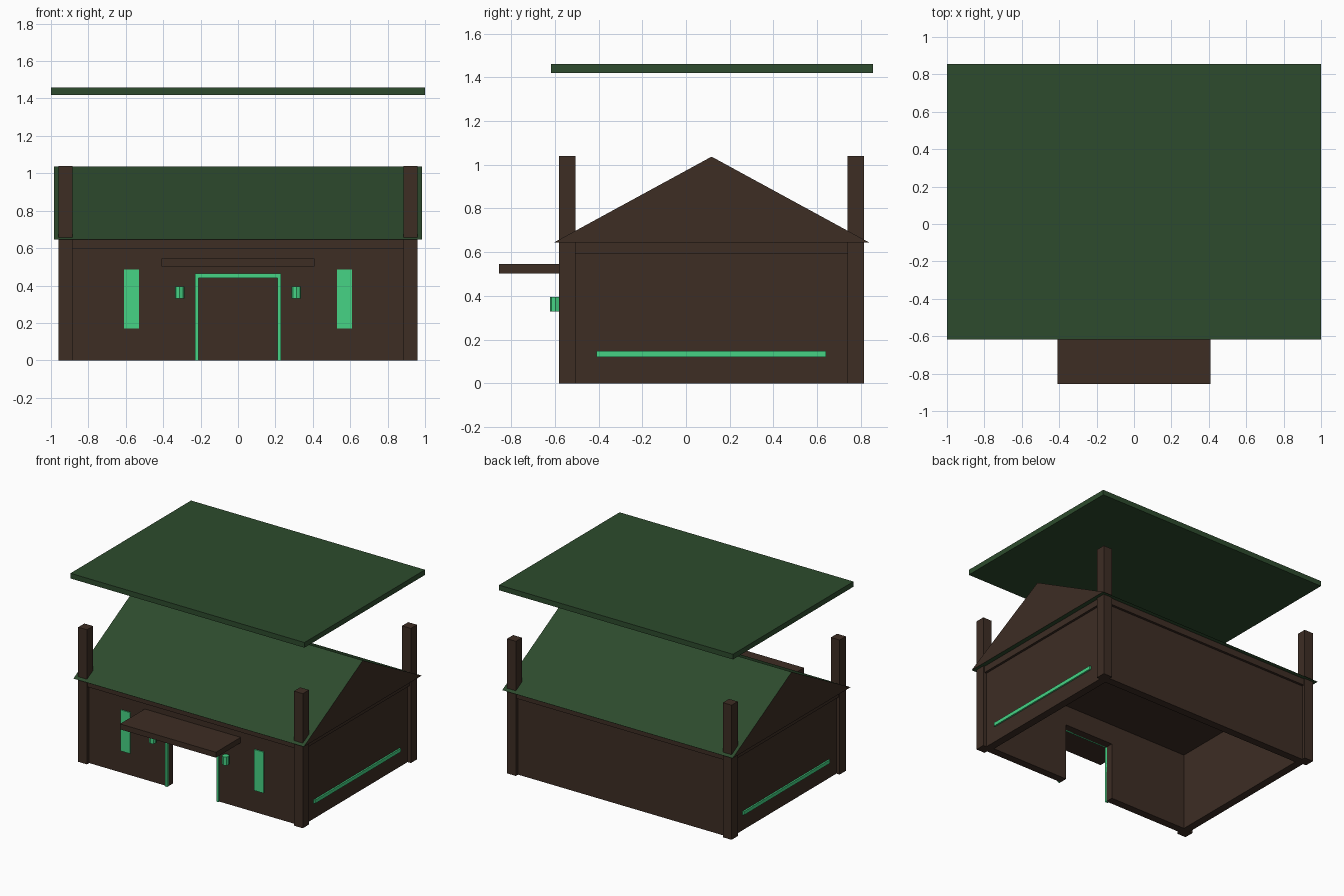
import bpy, bmesh, math

if "Cube" in bpy.data.objects:
    bpy.data.objects.remove(bpy.data.objects["Cube"])

def srgb(r, g, b):
    f = lambda c: (c / 255 / 12.92) if c / 255 <= 0.04045 else ((c / 255 + 0.055) / 1.055) ** 2.4
    return (f(r), f(g), f(b), 1.0)

def material(name, rgb):
    m = bpy.data.materials.new(name)
    m.diffuse_color = srgb(*rgb)
    m.use_nodes = True
    m.node_tree.nodes["Principled BSDF"].inputs["Base Color"].default_value = m.diffuse_color
    return m

BROWN = material("dark_brown_wood", (61, 45, 36))
GREEN = material("forest_green", (45, 75, 45))
GLOW = material("bright_green", (70, 212, 133))

def finish(name, bm, *mats):
    bmesh.ops.recalc_face_normals(bm, faces=bm.faces)
    me = bpy.data.meshes.new(name)
    bm.to_mesh(me)
    bm.free()
    for m in mats:
        me.materials.append(m)
    ob = bpy.data.objects.new(name, me)
    bpy.context.collection.objects.link(ob)
    return ob

def box(name, x, y, z, mat):
    bm = bmesh.new()
    bmesh.ops.create_cube(bm, size=1)
    for v in bm.verts:
        v.co = [r[0] if c < 0 else r[1] for c, r in zip(v.co, (x, y, z))]
    return finish(name, bm, mat)

def extrude_profile(name, pts, vec, *mats):
    bm = bmesh.new()
    f = bm.faces.new([bm.verts.new(p) for p in pts])
    r = bmesh.ops.extrude_face_region(bm, geom=[f])
    bmesh.ops.translate(bm, vec=vec, verts=[g for g in r["geom"] if isinstance(g, bmesh.types.BMVert)])
    return finish(name, bm, *mats)

CY = 0.117                      # middle of the house in depth
WX, YF, YB = 0.932, -0.553, 0.787   # outer wall faces
T = 0.06                        # wall thickness

# front wall with the doorway as one notched profile
door = [(-WX, 0), (-0.21, 0), (-0.21, 0.44), (0.21, 0.44), (0.21, 0), (WX, 0), (WX, 0.6), (-WX, 0.6)]
extrude_profile("front_wall", [(x, YF, z) for x, z in door], (0, T, 0), BROWN)
box("back_wall", (-WX, WX), (YB - T, YB), (0, 0.6), BROWN)

# ceiling slab that shows as a beam above the walls
box("ceiling_slab", (-0.95, 0.95), (YF - 0.018, YB + 0.018), (0.595, 0.645), BROWN)

# gable roof: green slopes and underside, brown ends
roof = extrude_profile("gable_roof",
                       [(-0.985, CY - 0.72, 0.645), (-0.985, CY + 0.72, 0.645), (-0.985, CY, 1.037)],
                       (1.97, 0, 0), GREEN, BROWN)
for p in roof.data.polygons:
    p.material_index = 1 if abs(p.normal.x) > 0.9 else 0

# floating top slab and door canopy
box("top_slab", (-1, 1), (-0.617, 0.855), (1.42, 1.46), GREEN)
box("door_canopy", (-0.41, 0.41), (-0.855, YF + 0.01), (0.503, 0.545), BROWN)

# door frame
box("door_frame_top", (-0.23, 0.23), (YF - 0.012, YF + 0.005), (0.44, 0.465), GLOW)

# parts repeated on the left and right
for s, side in ((-1, "left"), (1, "right")):
    def pair(a, b):
        return tuple(sorted((s * a, s * b)))
    box(side + "_wall", pair(WX - T, WX), (YF + T, YB - T), (0, 0.6), BROWN)
    for y, end in ((-0.58, "front"), (0.739, "back")):
        box(f"{end}_{side}_pillar", pair(0.885, 0.96), (y, y + 0.075), (0, 1.04), BROWN)
    box(side + "_door_frame_post", pair(0.21, 0.23), (YF - 0.012, YF + 0.005), (0, 0.44), GLOW)
    box(side + "_window", pair(0.53, 0.61), (YF - 0.008, YF + 0.001), (0.17, 0.487), GLOW)
    box(side + "_light_strip", pair(WX - 0.005, WX + 0.012), (-0.41, 0.64), (0.12, 0.147), GLOW)
    # eight-sided wall lamp
    bm = bmesh.new()
    bmesh.ops.create_cone(bm, cap_ends=True, segments=8, radius1=0.026, radius2=0.026, depth=0.065)
    bmesh.ops.translate(bm, vec=(s * 0.312, -0.596, 0.362), verts=bm.verts)
    finish(side + "_wall_lamp", bm, GLOW)
